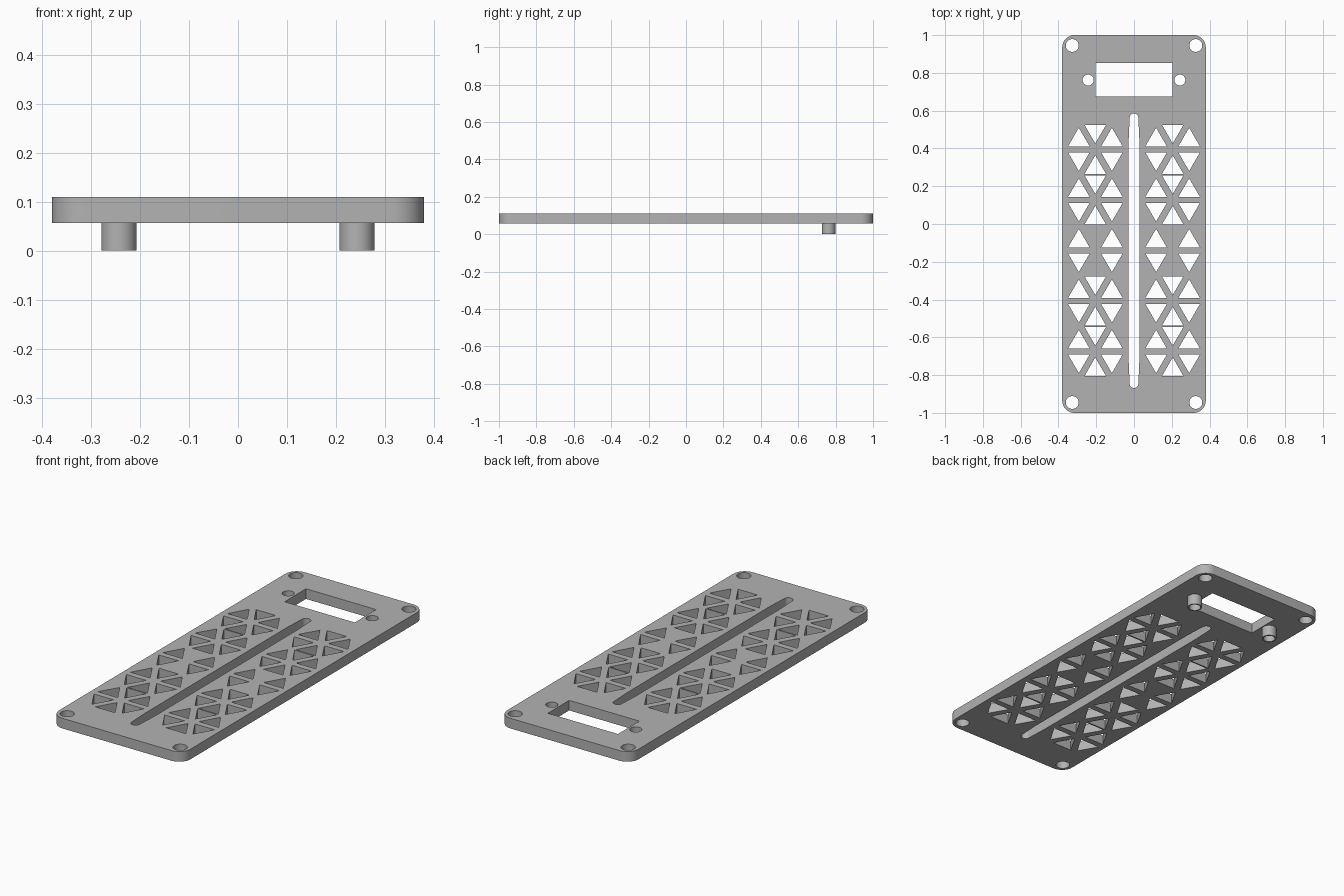
import bpy
import bmesh
from math import cos, sin, pi, radians

cube = bpy.data.objects.get("Cube")
if cube:
    bpy.data.objects.remove(cube, do_unlink=True)

BOTTOM, TOP = 0.057, 0.11
HALF_W, HALF_L = 0.38, 1.0

grey = bpy.data.materials.new("plain grey")
grey.use_nodes = True
colour = (0.45, 0.45, 0.45, 1)
grey.diffuse_color = colour
grey.node_tree.nodes["Principled BSDF"].inputs["Base Color"].default_value = colour


def arc(x, y, r, start, end, steps):
    angles = [radians(start + (end - start) * i / steps) for i in range(steps + 1)]
    return [(x + r * cos(a), y + r * sin(a)) for a in angles]


def circle(x, y, r, n=40):
    return arc(x, y, r, 0, 360, n)[:-1]


def rounded_rect(hx, hy, r):
    loop = []
    for i, (sx, sy) in enumerate([(1, 1), (-1, 1), (-1, -1), (1, -1)]):
        loop += arc(sx * (hx - r), sy * (hy - r), r, 90 * i, 90 * i + 90, 12)
    return loop


def triangle(x, base, direction):
    """Equilateral triangle; direction 1 points to +y, -1 to -y."""
    half, height = 0.057, 0.0985
    return [(x - half, base), (x + half, base), (x, base + direction * height)]


def extrude_loops(name, loops, z0, z1):
    """Fill the first loop, leave the other loops as holes, give it thickness."""
    curve = bpy.data.curves.new(name + " outline", "CURVE")
    curve.dimensions = "2D"
    curve.fill_mode = "BOTH"
    curve.extrude = (z1 - z0) / 2
    for loop in loops:
        spline = curve.splines.new("POLY")
        spline.points.add(len(loop) - 1)
        for point, (x, y) in zip(spline.points, loop):
            point.co = (x, y, 0, 1)
        spline.use_cyclic_u = True
    temp = bpy.data.objects.new(name + " outline", curve)
    bpy.context.collection.objects.link(temp)
    bpy.context.view_layer.update()
    evaluated = temp.evaluated_get(bpy.context.evaluated_depsgraph_get())
    mesh = bpy.data.meshes.new_from_object(evaluated)
    bpy.data.objects.remove(temp, do_unlink=True)
    bpy.data.curves.remove(curve)

    bm = bmesh.new()
    bm.from_mesh(mesh)
    bmesh.ops.remove_doubles(bm, verts=bm.verts, dist=0.0001)
    bmesh.ops.translate(bm, verts=bm.verts, vec=(0, 0, (z0 + z1) / 2))
    bmesh.ops.recalc_face_normals(bm, faces=bm.faces)
    bm.to_mesh(mesh)
    bm.free()
    mesh.name = name
    mesh.materials.clear()
    mesh.materials.append(grey)
    obj = bpy.data.objects.new(name, mesh)
    bpy.context.collection.objects.link(obj)
    bpy.ops.object.select_all(action="DESELECT")
    obj.select_set(True)
    bpy.context.view_layer.objects.active = obj
    bpy.ops.object.shade_smooth_by_angle(angle=radians(30))
    return obj


# Plate outline and rectangular window
loops = [rounded_rect(HALF_W, HALF_L, 0.065)]
loops.append([(-0.203, 0.675), (0.203, 0.675), (0.203, 0.852), (-0.203, 0.852)])

# Central slot: wide middle with narrow round ends
wide, narrow, y_front, y_back = 0.028, 0.023, -0.73, 0.45
loops.append([(wide, y_front), (wide, y_back)]
             + arc(0, 0.585 - narrow, narrow, 0, 180, 20)
             + [(-wide, y_back), (-wide, y_front)]
             + arc(0, -0.868 + narrow, narrow, 180, 360, 20))

for side in (-1, 1):
    # Corner screw holes and the holes through the pegs
    for y in (-0.945, 0.945):
        loops.append(circle(side * 0.327, y, 0.034))
    loops.append(circle(side * 0.243, 0.762, 0.029))
    # Lattice of triangular openings; the middle row has no centre triangles
    for row in range(5):
        base = 0.411 - row * 0.2675
        for x in (0.117, 0.292):
            loops.append(triangle(side * x, base, 1))
            loops.append(triangle(side * x, base - 0.032, -1))
        if row != 2:
            loops.append(triangle(side * 0.205, base + 0.114, -1))
            loops.append(triangle(side * 0.205, base - 0.146, 1))

extrude_loops("plate", loops, BOTTOM, TOP)

# Hollow pegs under the plate
for side, label in ((1, "left"), (-1, "right")):
    x = side * 0.243
    extrude_loops(label + "_peg", [circle(x, 0.762, 0.036), circle(x, 0.762, 0.029)], 0, BOTTOM)
